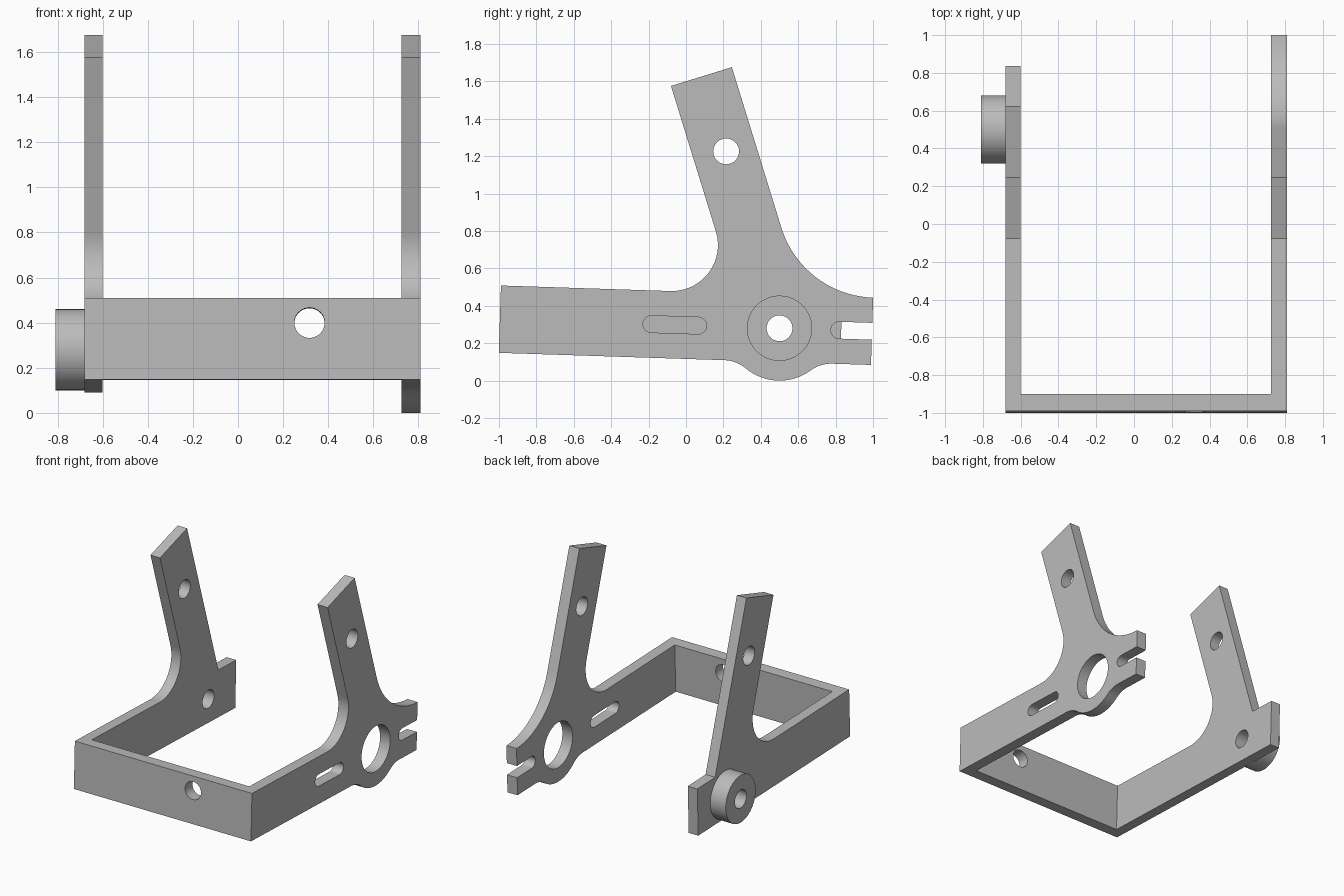
import bpy, bmesh
from math import radians, sin, cos, atan2, degrees, tan
from mathutils import Matrix

cube = bpy.data.objects.get("Cube")
if cube:
    bpy.data.objects.remove(cube, do_unlink=True)

grey = bpy.data.materials.new("plain grey")
grey.use_nodes = True
COLOUR = (0.5, 0.5, 0.5, 1)
grey.diffuse_color = COLOUR
grey.node_tree.nodes["Principled BSDF"].inputs["Base Color"].default_value = COLOUR

# Bracket frame: origin at the hub, u along the side strip, v up, slightly tilted
HUB = Matrix.Translation((0, 0.5, 0.28)) @ Matrix.Rotation(-0.0325, 4, 'X')
SIDE = Matrix(((0, 0, 1, 0), (1, 0, 0, 0), (0, 1, 0, 0), (0, 0, 0, 1)))
FACE = Matrix.Rotation(radians(90), 4, 'X')


def arc(cu, cv, r, start, end, n=20):
    angles = [radians(start + (end - start) * i / n) for i in range(n + 1)]
    return [(cu + r * cos(a), cv + r * sin(a)) for a in angles]


def circle(cu, cv, r):
    return arc(cu, cv, r, 0, 360, 48)[:-1]


def plate(name, loops, low, high, basis):
    """Extrude an outline with holes from low to high along the basis normal."""
    curve = bpy.data.curves.new(name, 'CURVE')
    curve.dimensions = '2D'
    curve.fill_mode = 'BOTH'
    curve.extrude = (high - low) / 2
    for loop in loops:
        spline = curve.splines.new('POLY')
        spline.points.add(len(loop) - 1)
        for point, (u, v) in zip(spline.points, loop):
            point.co = (u, v, 0, 1)
        spline.use_cyclic_u = True
    ob = bpy.data.objects.new(name, curve)
    bpy.context.collection.objects.link(ob)
    ob.matrix_world = HUB @ basis @ Matrix.Translation((0, 0, (low + high) / 2))
    bpy.ops.object.select_all(action='DESELECT')
    ob.select_set(True)
    bpy.context.view_layer.objects.active = ob
    bpy.ops.object.convert(target='MESH')
    ob = bpy.context.view_layer.objects.active
    bm = bmesh.new()
    bm.from_mesh(ob.data)
    bmesh.ops.remove_doubles(bm, verts=bm.verts, dist=0.0001)
    bmesh.ops.recalc_face_normals(bm, faces=bm.faces)
    bm.to_mesh(ob.data)
    bm.free()
    ob.data.materials.clear()
    ob.data.materials.append(grey)
    bpy.ops.object.shade_smooth_by_angle(angle=radians(30))
    return ob


# Shared dimensions
H = 0.18                        # half height of the strip
FRONT, BACK = -1.496, 0.495     # ends of the strip
SLOT = 0.045                    # half height of slot and notch
ARM_BACK, ARM_FRONT = (-0.30, 1.387), (-0.622, 1.276)
LEAN = 19
back_foot = ARM_BACK[0] + (ARM_BACK[1] - H) * tan(radians(LEAN))
front_foot = ARM_FRONT[0] + (ARM_FRONT[1] - H) * tan(radians(LEAN))

# Upright arm with its front fillet into the strip, shared by both sides
r = 0.246
arm = [ARM_BACK, ARM_FRONT]
arm += arc(front_foot - r * tan(radians(54.5)), H + r, r, 360 + LEAN, 270)
arm += [(FRONT, H), (FRONT, -H)]
arm_hole = circle(-0.316, 0.936, 0.069)

# Left side: round hub bulge, open notch, big bore and slot
du, dv = 0.29, 0.37
a = degrees(atan2(dv, du))
rf = dv - H
bulge = arc(-du, -dv, rf, 90, a) + arc(0, 0, 0.28, 180 + a, 360 - a)[1:-1]
bulge += arc(du, -dv, rf, 180 - a, 90)
notch = [(BACK, -SLOT)] + arc(0.32, 0, SLOT, 270, 90) + [(BACK, SLOT)]
R = 0.53
rear = arc(back_foot + R * tan(radians(35.5)), H + R, R, 270, 180 + LEAN)
left = bulge + [(BACK, -H)] + notch + [(BACK, H)] + rear + arm
slot = arc(-0.685, 0, SLOT, 90, 270) + arc(-0.435, 0, SLOT, -90, 90)
plate("left_side_plate", [left, arm_hole, circle(0, 0, 0.172), slot],
      0.725, 0.81, SIDE)

# Right side: plain strip with a straight-backed arm
right = [(0.33, -H), (0.33, H), (back_foot, H)] + arm
plate("right_side_plate", [right, arm_hole, circle(0, 0, 0.069)],
      -0.68, -0.6, SIDE)

# Round boss outside the right plate
plate("right_boss", [circle(0, 0, H), circle(0, 0, 0.069)], -0.81, -0.68, SIDE)

# Front cross wall with its hole
wall = [(-0.6, -H), (0.725, -H), (0.725, H), (-0.6, H)]
plate("front_wall", [wall, circle(0.317, 0.071, 0.067)], 1.407, -FRONT, FACE)
